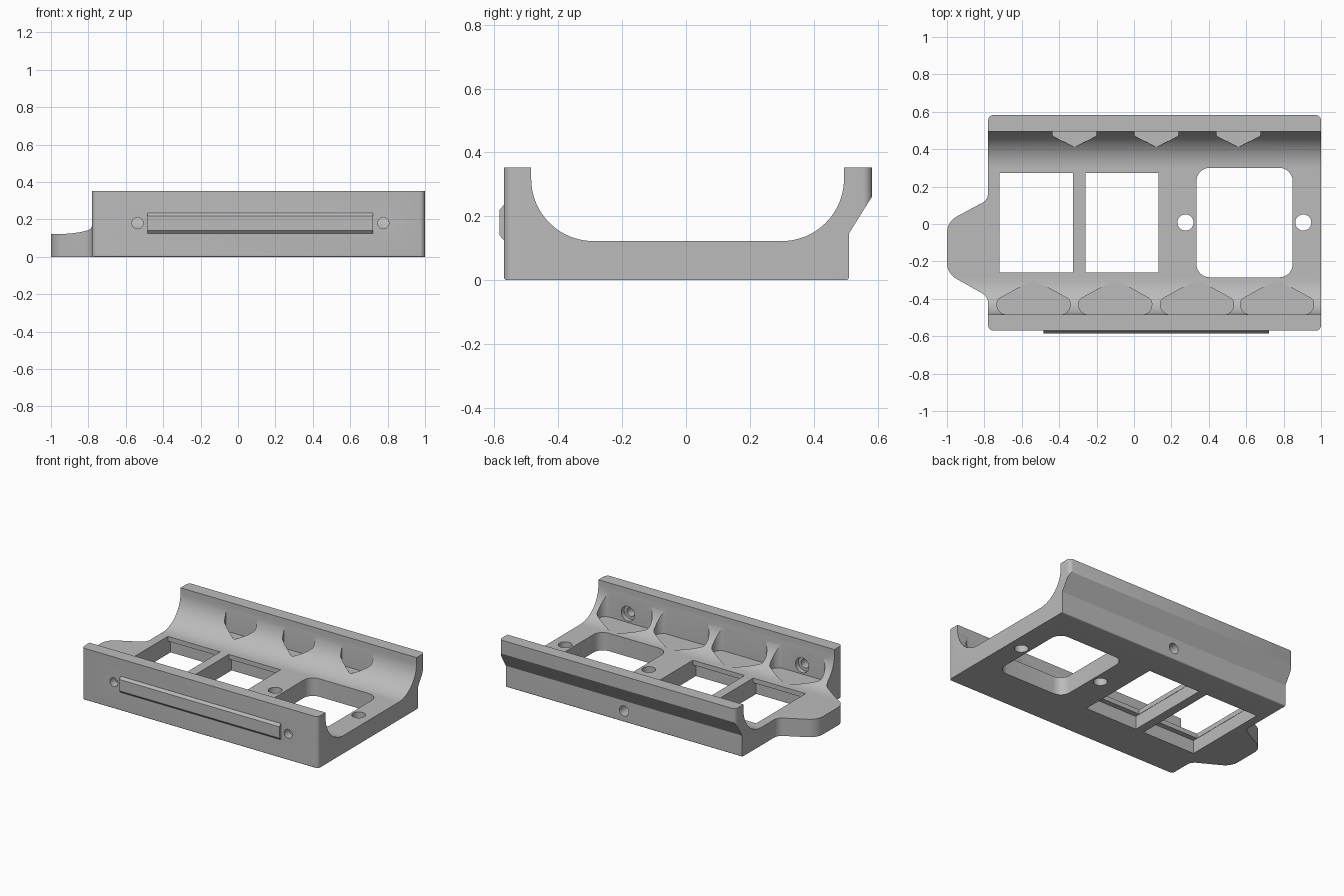
import bpy, bmesh, math
from mathutils import Vector, Matrix

cube = bpy.data.objects.get("Cube")
if cube:
    bpy.data.objects.remove(cube, do_unlink=True)

grey = bpy.data.materials.new("plain_grey")
grey.use_nodes = True
grey.diffuse_color = (0.5, 0.5, 0.5, 1)
grey.node_tree.nodes["Principled BSDF"].inputs["Base Color"].default_value = (0.5, 0.5, 0.5, 1)


def rounded(points, steps=8):
    """Round the corners of a closed 2D outline given as (x, y, radius)."""
    out = []
    for i, (x, y, r) in enumerate(points):
        p = Vector((x, y))
        if r == 0:
            out.append(p)
            continue
        a = (Vector(points[i - 1][:2]) - p).normalized()
        b = (Vector(points[(i + 1) % len(points)][:2]) - p).normalized()
        half = a.angle(b) / 2
        centre = p + (a + b).normalized() * (r / math.sin(half))
        start = p + a * (r / math.tan(half)) - centre
        end = p + b * (r / math.tan(half)) - centre
        sweep = start.angle_signed(end)
        for k in range(steps + 1):
            out.append(centre + Matrix.Rotation(-sweep * k / steps, 2) @ start)
    return out


def prism(name, outline, low, high, axis="Z"):
    """Extrude a 2D outline along X (outline is y, z) or Z (outline is x, y)."""
    place = (lambda p, t: (t, p[0], p[1])) if axis == "X" else (lambda p, t: (p[0], p[1], t))
    bm = bmesh.new()
    face = bm.faces.new([bm.verts.new(place(p, low)) for p in outline])
    extruded = bmesh.ops.extrude_face_region(bm, geom=[face])["geom"]
    bmesh.ops.translate(bm, vec=Vector(place((0, 0), high - low)),
                        verts=[v for v in extruded if isinstance(v, bmesh.types.BMVert)])
    bmesh.ops.recalc_face_normals(bm, faces=bm.faces)
    return finish(name, bm)


def rod(name, centre, radius, depth, along_y=False):
    bm = bmesh.new()
    turn = Matrix.Rotation(math.pi / 2, 4, "X") if along_y else Matrix()
    bmesh.ops.create_cone(bm, cap_ends=True, segments=32, radius1=radius, radius2=radius,
                          depth=depth, matrix=Matrix.Translation(centre) @ turn)
    return finish(name, bm)


def finish(name, bm):
    mesh = bpy.data.meshes.new(name)
    bm.to_mesh(mesh)
    bm.free()
    mesh.materials.append(grey)
    obj = bpy.data.objects.new(name, mesh)
    bpy.context.collection.objects.link(obj)
    return obj


def box_outline(x0, x1, y0, y1, r=0):
    return rounded([(x0, y0, r), (x1, y0, r), (x1, y1, r), (x0, y1, r)])


def combine(target, tool, operation="DIFFERENCE"):
    tool.hide_render = True
    mod = target.modifiers.new(tool.name, "BOOLEAN")
    mod.operation = operation
    mod.solver = "EXACT"
    mod.object = tool
    tools.append(tool)


tools = []

# Cradle cross-section, with round inner corners and a flared back wall
section = rounded([
    (-0.57, 0, 0.008), (0.51, 0, 0.008), (0.51, 0.145, 0), (0.582, 0.26, 0),
    (0.582, 0.352, 0), (0.495, 0.352, 0), (0.495, 0.122, 0.195),
    (-0.485, 0.122, 0.195), (-0.485, 0.352, 0), (-0.57, 0.352, 0)], steps=20)
body = prism("cradle_body", section, -1.1, 1.1, "X")

# Plan outline, including the end tab
plan = rounded([
    (-0.78, -0.571, 0.03), (1, -0.571, 0.03), (1, 0.583, 0.03), (-0.78, 0.583, 0.03),
    (-0.78, 0.13, 0.06), (-1, 0.012, 0.1), (-1, -0.265, 0.1), (-0.78, -0.388, 0.06)])
combine(body, prism("plan_shape", plan, -0.1, 0.5), "INTERSECT")

# Two square windows with an overhanging lip at front and back
for x0, x1 in ((-0.72, -0.325), (-0.26, 0.13)):
    combine(body, prism("window_cut", box_outline(x0, x1, -0.26, 0.272), -0.1, 0.4))
    combine(body, prism("window_recess", box_outline(x0 - 0.002, x1 + 0.002, -0.295, 0.305), -0.1, 0.09))

# Large rounded window and its screw holes
combine(body, prism("round_window_cut", box_outline(0.334, 0.848, -0.285, 0.3, 0.07), -0.1, 0.4))
for x in (0.275, 0.905):
    combine(body, rod("floor_hole", (x, 0.008, 0.1), 0.043, 0.5))

# Pointed pockets along the front wall
for x in (-0.537, -0.1, 0.337, 0.765):
    pocket = rounded([(x - 0.195, -0.484, 0.05), (x + 0.195, -0.484, 0.05),
                      (x + 0.195, -0.405, 0.03), (x, -0.298, 0), (x - 0.195, -0.405, 0.03)])
    combine(body, prism("front_pocket", pocket, 0.12, 0.4))

# Smaller pockets along the back wall
for x in (-0.318, 0.12, 0.558):
    pocket = rounded([(x + 0.118, 0.494, 0), (x - 0.118, 0.494, 0),
                      (x - 0.118, 0.472, 0.015), (x, 0.41, 0.02), (x + 0.118, 0.472, 0.015)])
    combine(body, prism("back_pocket", pocket, 0.15, 0.4))

# Counterbored screw holes in the front wall, blind hole in the back
for x in (-0.537, 0.777):
    combine(body, rod("front_hole", (x, -0.53, 0.18), 0.03, 0.2, True))
    combine(body, rod("counterbore", (x, -0.48, 0.18), 0.05, 0.07, True))
combine(body, rod("back_hole", (0.11, 0.5, 0.075), 0.035, 0.2, True))

# Bake the cuts and remove the cutters
graph = bpy.context.evaluated_depsgraph_get()
graph.update()
baked = bpy.data.meshes.new_from_object(body.evaluated_get(graph))
body.modifiers.clear()
body.data = baked
body.data.materials.clear()
body.data.materials.append(grey)
for poly in body.data.polygons:
    poly.material_index = 0
for tool in tools:
    bpy.data.objects.remove(tool, do_unlink=True)

# Raised rail on the front face
rail_section = [(-0.56, 0.125), (-0.56, 0.235), (-0.571, 0.235), (-0.585, 0.219),
                (-0.585, 0.141), (-0.571, 0.125)]
rail = prism("front_rail", rail_section, -0.485, 0.722, "X")

for obj in bpy.context.selected_objects:
    obj.select_set(False)
for obj in (body, rail):
    obj.select_set(True)
bpy.context.view_layer.objects.active = body
bpy.ops.object.shade_smooth_by_angle(angle=math.radians(30))
